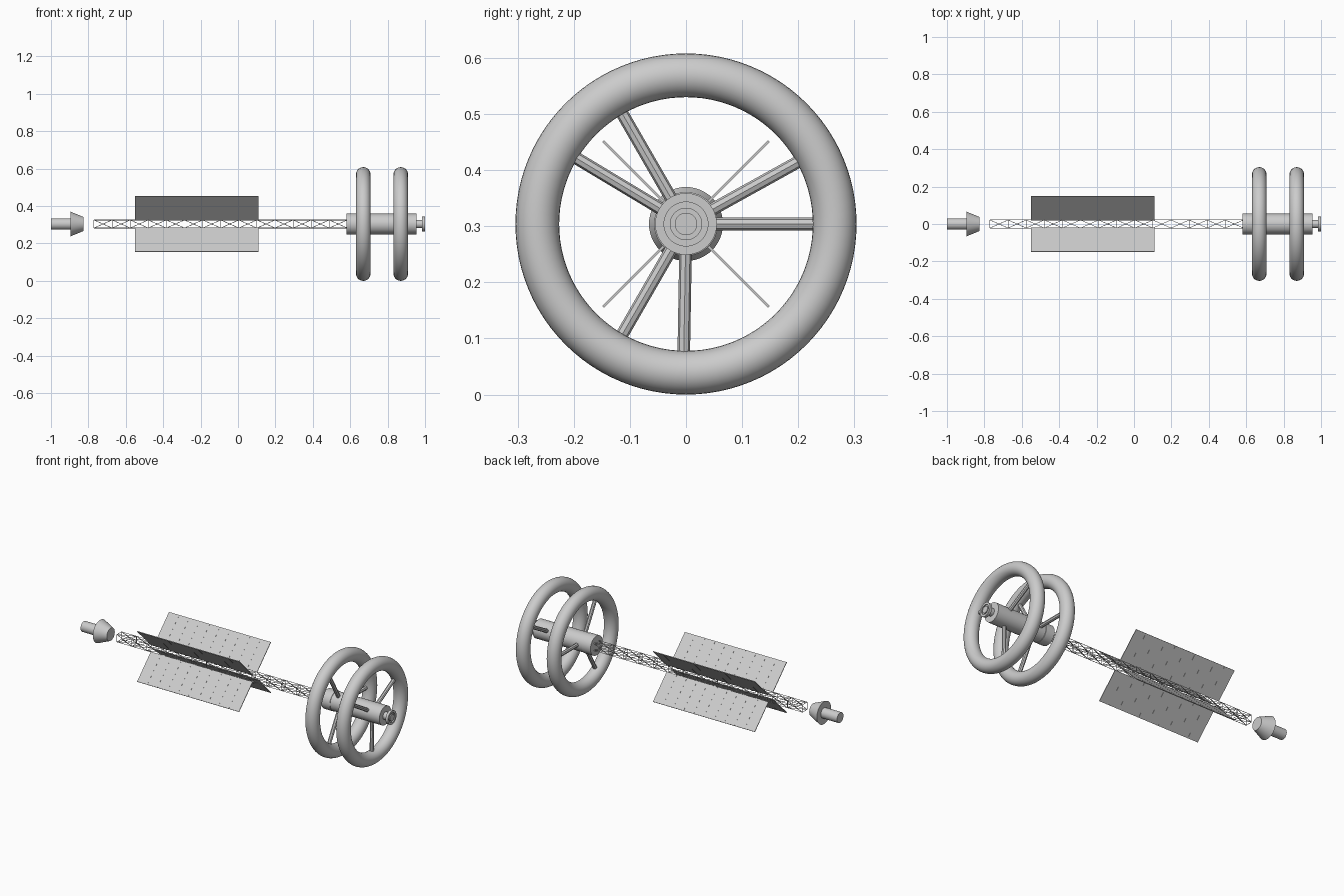
import bpy, bmesh, math
from mathutils import Vector, Matrix

if "Cube" in bpy.data.objects:
    bpy.data.objects.remove(bpy.data.objects["Cube"])

ZC = 0.304  # height of the ship's long axis


def make_object(name, bm, smooth=False):
    bmesh.ops.recalc_face_normals(bm, faces=bm.faces[:])
    me = bpy.data.meshes.new(name)
    bm.to_mesh(me)
    bm.free()
    ob = bpy.data.objects.new(name, me)
    bpy.context.collection.objects.link(ob)
    ob.location.z = ZC
    if smooth:
        bpy.ops.object.select_all(action='DESELECT')
        ob.select_set(True)
        bpy.context.view_layer.objects.active = ob
        bpy.ops.object.shade_smooth_by_angle(angle=math.radians(35))
    return ob


def lathe(name, profile, sides=48):
    """Revolve (x, radius) points around the long axis."""
    bm = bmesh.new()
    rings = []
    for x, r in profile:
        rings.append([bm.verts.new((x, r * math.cos(2 * math.pi * i / sides),
                                    r * math.sin(2 * math.pi * i / sides)))
                      for i in range(sides)])
    for a, b in zip(rings, rings[1:]):
        for i in range(sides):
            j = (i + 1) % sides
            bm.faces.new((a[i], a[j], b[j], b[i]))
    bm.faces.new(rings[0])
    bm.faces.new(rings[-1])
    return make_object(name, bm, True)


def rod(bm, a, b, radius, sides):
    a, b = Vector(a), Vector(b)
    d = b - a
    m = Matrix.Translation((a + b) / 2) @ d.to_track_quat('Z', 'Y').to_matrix().to_4x4()
    bmesh.ops.create_cone(bm, cap_ends=True, segments=sides, radius1=radius,
                          radius2=radius, depth=d.length, matrix=m)


def box(bm, center, size, rot):
    m = rot @ Matrix.Translation(center) @ Matrix.Diagonal((*size, 1))
    bmesh.ops.create_cube(bm, size=1, matrix=m)


# Reactor body with its conical shield, floating behind the truss
lathe("reactor_body", [(-1.0, 0.03), (-0.89, 0.03)])
lathe("shield_cone", [(-0.895, 0.066), (-0.825, 0.037)])

# Central hub and docking port
lathe("hub", [(0.58, 0.057), (0.635, 0.057), (0.636, 0.055), (0.955, 0.055)])
lathe("docking_port", [(0.95, 0.022), (0.985, 0.022), (0.985, 0.04), (1.0, 0.04),
                       (1.0, 0.028), (0.993, 0.028), (0.993, 0.02), (1.0, 0.02)])

# Habitat rings, each with three spokes
for label, cx, start in (("rear", 0.67, 0), ("front", 0.87, 29)):
    bpy.ops.mesh.primitive_torus_add(major_radius=0.265, minor_radius=0.039,
                                     major_segments=96, minor_segments=28,
                                     location=(cx, 0, ZC),
                                     rotation=(0, math.pi / 2, 0))
    ring = bpy.context.object
    ring.name = label + "_habitat_ring"
    bpy.ops.object.shade_smooth_by_angle(angle=math.radians(35))
    bm = bmesh.new()
    for k in range(3):
        t = math.radians(start + 120 * k)
        c, s = math.cos(t), math.sin(t)
        rod(bm, (cx, 0.045 * c, 0.045 * s), (cx, 0.24 * c, 0.24 * s), 0.0112, 8)
    make_object(label + "_spokes", bm)

# Square lattice truss with crossed braces
X0, X1, BAYS, H, R = -0.77, 0.585, 14, 0.0215, 0.0015
corners = [(-H, -H), (H, -H), (H, H), (-H, H)]
step = (X1 - X0) / BAYS
bm = bmesh.new()
for k in range(4):
    p, q = corners[k], corners[(k + 1) % 4]
    rod(bm, (X0, *p), (X1, *p), R, 6)
    for i in range(BAYS + 1):
        x = X0 + i * step
        rod(bm, (x, *p), (x, *q), R, 6)
        if i < BAYS:
            rod(bm, (x, *p), (x + step, *q), R, 6)
            rod(bm, (x, *q), (x + step, *p), R, 6)
make_object("truss", bm)

# Four radiator panels at 45 degrees with fine seams
P0, P1, RI, RO = -0.55, 0.11, 0.029, 0.209
for k in range(4):
    rot = Matrix.Rotation(math.radians(45 + 90 * k), 4, 'X')
    bm = bmesh.new()
    box(bm, ((P0 + P1) / 2, (RI + RO) / 2, 0), (P1 - P0, RO - RI, 0.004), rot)
    for i in range(1, 10):
        x = P0 + (P1 - P0) * i / 10
        box(bm, (x, (RI + RO) / 2, 0), (0.002, RO - RI - 0.004, 0.005), rot)
    make_object("radiator_panel_%d" % (k + 1), bm)
